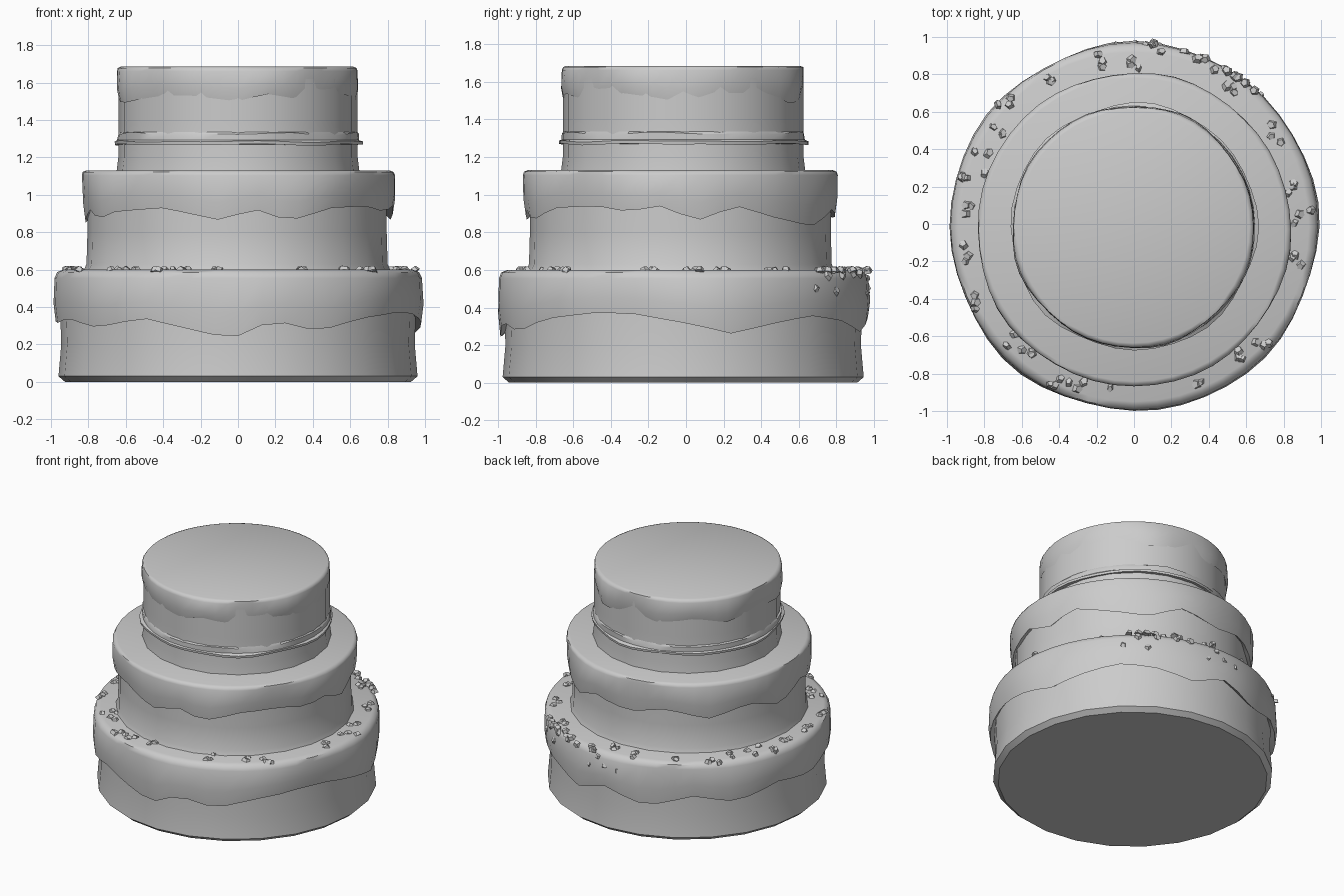
import bpy, bmesh, math, random
from mathutils import Vector, Matrix, Euler

if "Cube" in bpy.data.objects:
    bpy.data.objects.remove(bpy.data.objects["Cube"])

random.seed(4)


def finish(bm, name, angle=40):
    bmesh.ops.recalc_face_normals(bm, faces=bm.faces)
    me = bpy.data.meshes.new(name)
    bm.to_mesh(me)
    bm.free()
    ob = bpy.data.objects.new(name, me)
    bpy.context.collection.objects.link(ob)
    if angle:
        bpy.ops.object.select_all(action='DESELECT')
        ob.select_set(True)
        bpy.context.view_layer.objects.active = ob
        bpy.ops.object.shade_smooth_by_angle(angle=math.radians(angle))
    return ob


def lathe(name, segs, center, rings, cap_bottom=False, cap_top=False, angle=40):
    """rings: functions of angle in degrees giving (radius, z)."""
    bm = bmesh.new()
    rows = []
    for ring in rings:
        row = []
        for i in range(segs):
            d = 360 * i / segs
            r, z = ring(d)
            a = math.radians(d)
            row.append(bm.verts.new((center[0] + r * math.cos(a),
                                     center[1] + r * math.sin(a), z)))
        rows.append(row)
    for lo, hi in zip(rows, rows[1:]):
        for i in range(segs):
            j = (i + 1) % segs
            bm.faces.new((lo[i], lo[j], hi[j], hi[i]))
    if cap_bottom:
        bm.faces.new(rows[0])
    if cap_top:
        bm.faces.new(rows[-1])
    return finish(bm, name, angle)


def fixed(r, z):
    return lambda d: (r, z)


def hem(keys):
    """Drip height around the cake, interpolated between (degrees, z) keys."""
    pts = sorted(keys)
    pts = [(pts[-1][0] - 360, pts[-1][1])] + pts + [(pts[0][0] + 360, pts[0][1])]

    def f(d):
        for (a, za), (b, zb) in zip(pts, pts[1:]):
            if a <= d <= b:
                return za + (zb - za) * (d - a) / (b - a)
    return f


def wobble(d, phase):
    a = math.radians(d)
    return 0.006 * math.sin(5 * a + phase) + 0.005 * math.sin(8 * a + 2 * phase)


def icing(name, center, r_in, r_low, r_top, top, bevel, keys, phase):
    low = hem(keys)
    rings = [
        lambda d: (r_in, low(d) + 0.03),
        lambda d: (r_low - 0.012 + wobble(d, phase), low(d)),
        lambda d: (r_low + wobble(d, phase), low(d) + 0.35 * (top - low(d))),
        lambda d: (r_top + 0.5 * wobble(d, phase), top - bevel * 1.3),
        lambda d: (r_top - bevel * 0.35, top - bevel * 0.4),
        fixed(r_top - bevel * 1.3, top),
    ]
    return lathe(name, 48, center, rings, cap_top=True, angle=50)


# Sponge tiers
lathe("bottom_tier", 24, (0, -0.015),
      [fixed(0.925, 0), fixed(0.96, 0.03), fixed(0.945, 0.2), fixed(0.955, 0.5)],
      cap_bottom=True)
lathe("middle_tier", 24, (-0.005, -0.03),
      [fixed(0.825, 0.585), fixed(0.805, 0.63), fixed(0.80, 0.8), fixed(0.80, 1.05)])
lathe("top_tier", 20, (0, -0.015),
      [fixed(0.65, 1.12), fixed(0.64, 1.2), fixed(0.64, 1.4), fixed(0.64, 1.62)])

# Dripping icing on each tier
icing("bottom_icing", (0, -0.015), 0.94, 0.985, 0.98, 0.60, 0.035,
      [(3, .31), (18, .25), (25, .31), (34, .32), (42, .36), (60, .33), (75, .27),
       (90, .35), (108, .26), (128, .35), (145, .29), (165, .36), (185, .31),
       (200, .34), (220, .29), (239, .34), (268, .23), (281, .33), (296, .27),
       (312, .34), (330, .37), (343, .37)], 0.5)
icing("middle_icing", (0, -0.03), 0.79, 0.835, 0.838, 1.13, 0.02,
      [(6, .86), (21, .94), (37, .88), (58, .83), (75, .92), (95, .87), (115, .93),
       (135, .86), (155, .93), (175, .84), (195, .92), (207, .87), (218, .91),
       (241, .93), (265, .86), (275, .93), (289, .86), (307, .93), (327, .94),
       (340, .91), (353, .94)], 1.7)
icing("top_icing", (-0.005, -0.015), 0.63, 0.648, 0.645, 1.685, 0.018,
      [(0, 1.49), (18, 1.53), (33, 1.50), (48, 1.53), (62, 1.48), (85, 1.53),
       (105, 1.50), (130, 1.54), (150, 1.49), (172, 1.53), (200, 1.49), (230, 1.53),
       (248, 1.53), (270, 1.50), (284, 1.54), (308, 1.50), (330, 1.54),
       (345, 1.52)], 2.6)

# Thin crumpled ribbon round the top tier
lathe("ribbon", 40, (0, -0.015),
      [fixed(0.635, 1.27),
       lambda d: (0.658 + wobble(d, 1), 1.268 + 0.5 * wobble(d, 3)),
       lambda d: (0.660 + wobble(d, 1), 1.285 + 0.5 * wobble(d, 3)),
       lambda d: (0.647, 1.292),
       lambda d: (0.646 + 0.5 * wobble(d, 2), 1.325 + wobble(d, 2)),
       fixed(0.637, 1.335)], angle=30)

# Sprinkle chips scattered in clusters on the bottom tier
clusters = [(.1, .95), (-.45, .78), (-.7, .66), (-.72, .48), (-.79, .35), (-.93, .25),
            (-.9, .07), (-.92, -.17), (-.83, -.42), (-.68, -.58), (-.56, -.68),
            (-.45, -.83), (-.3, -.87), (-.1, -.88), (.35, -.82), (.57, -.7),
            (.72, -.6), (.88, -.2), (.87, .04), (.84, .2), (.75, .47), (.52, .72),
            (.48, .82), (.6, .76), (.36, .9), (0, .85), (-.17, .9)]
bm = bmesh.new()


def chip(pos, tilt):
    m = (Matrix.Translation(pos) @ tilt @
         Euler((random.uniform(-.5, .5), random.uniform(-.5, .5),
                random.uniform(0, 6.28))).to_matrix().to_4x4() @
         Matrix.Diagonal((1.0, random.uniform(.7, 1.2), 1, 1)))
    bmesh.ops.create_cone(bm, cap_ends=True, segments=5, radius1=0.028,
                          radius2=0.019, depth=0.026, matrix=m)


for cx, cy in clusters:
    for _ in range(3):
        x, y = cx + random.gauss(0, .03), cy + random.gauss(0, .03)
        r = math.hypot(x, y)
        if r < 0.83:
            x, y = x * .84 / r, y * .84 / r
        elif r > 0.97:
            x, y = x * .96 / r, y * .96 / r
        chip((x, y, 0.60), Matrix.Identity(4))
# Chips sliding down the back edge
for deg in (46, 52, 56, 60, 68, 74, 82, 86, 90, 96):
    a = math.radians(deg)
    n = Vector((math.cos(a), math.sin(a), 0))
    chip(n * 0.972 + Vector((0, -0.01, random.uniform(.47, .58))),
         n.to_track_quat('Z', 'Y').to_matrix().to_4x4())
finish(bm, "sprinkles", 0)
